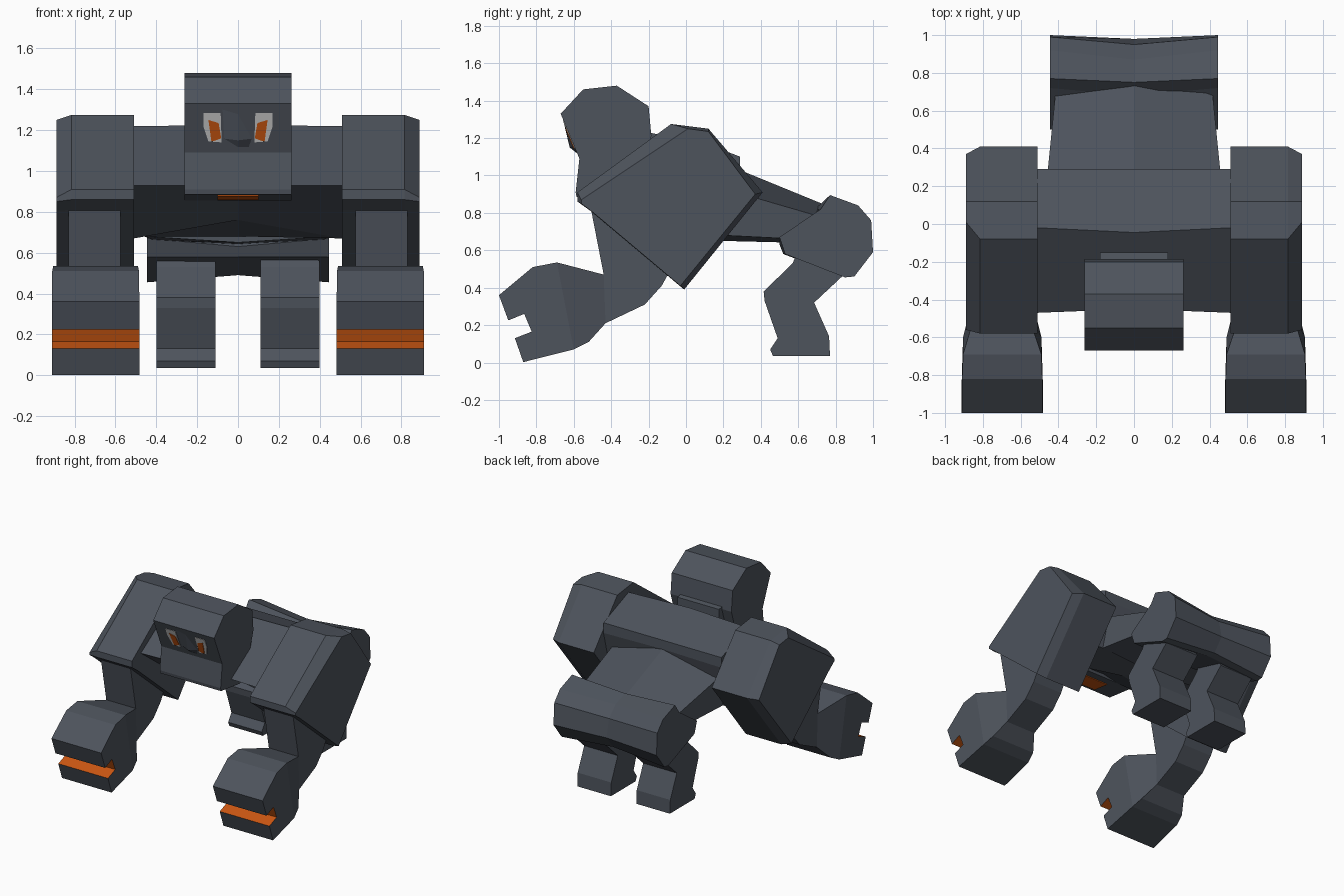
import bpy, bmesh


def material(name, rgb):
    m = bpy.data.materials.new(name)
    m.diffuse_color = (*rgb, 1)
    return m


STONE = material("dark_stone", (0.075, 0.087, 0.108))
ORANGE = material("glowing_orange", (0.60, 0.095, 0.006))
WHITE = material("eye_white", (0.62, 0.62, 0.62))


def loft(name, sections, mats=(STONE,), mirror=False, rule=None):
    """Join (y, z) profiles placed at given x (one value, or one per point)."""
    bm = bmesh.new()
    rings = []
    for x, prof in sections:
        xs = x if isinstance(x, (list, tuple)) else [x] * len(prof)
        rings.append([bm.verts.new((xi, y, z)) for xi, (y, z) in zip(xs, prof)])
    n = len(rings[0])
    for a, b in zip(rings, rings[1:]):
        for i in range(n):
            j = (i + 1) % n
            f = bm.faces.new((a[i], a[j], b[j], b[i]))
            c = f.calc_center_median()
            if rule and rule(c):
                f.material_index = 1
    bm.faces.new(rings[0])
    bm.faces.new(rings[-1])
    bmesh.ops.recalc_face_normals(bm, faces=bm.faces)
    me = bpy.data.meshes.new(name)
    bm.to_mesh(me)
    bm.free()
    for m in mats:
        me.materials.append(m)
    ob = bpy.data.objects.new(name, me)
    bpy.context.collection.objects.link(ob)
    if mirror:
        mod = ob.modifiers.new("mirror", 'MIRROR')
        mod.use_mirror_merge = False
    return ob


def face_plate(name, outline, lift, mat):
    """Thin plate on the sloping face; outline is in (x, z)."""
    def on_face(d):
        return [(-0.57 - (z - 1.09) * 0.10 / 0.24 - d, z) for x, z in outline]
    xs = [p[0] for p in outline]
    return loft(name, [(xs, on_face(-0.001)), (xs, on_face(lift))], (mat,), True)


# chest, slightly creased along its middle
chest_side = [(-0.47, 0.93), (-0.02, 1.22), (0.29, 1.10), (0.29, 1.02), (0.20, 0.68), (-0.12, 0.67)]
chest_mid = [(-0.45, 0.93), (-0.045, 1.225), (0.29, 1.10), (0.29, 1.03), (0.20, 0.68), (-0.12, 0.76)]
loft("chest", [(-0.51, chest_side), (0, chest_mid), (0.51, chest_side)])

# waist with a raised spine, narrowing to the back
waist_side = [(0.20, 0.93), (0.75, 0.77), (0.60, 0.66), (0.20, 0.68)]
waist_mid = [(0.20, 1.065), (0.75, 0.84), (0.60, 0.64), (0.20, 0.65)]
waist_x = [0.465, 0.41, 0.41, 0.46]
loft("waist", [([-x for x in waist_x], waist_side), (0, waist_mid), (waist_x, waist_side)])

# hips, dented in the middle
hip_side = [(0.72, 0.82), (0.77, 0.895), (0.92, 0.84), (0.99, 0.76), (1.0, 0.59),
            (0.90, 0.46), (0.85, 0.455), (0.53, 0.58), (0.50, 0.67)]
hip_mid = [(0.68, 0.81), (0.75, 0.86), (0.87, 0.82), (0.95, 0.74), (0.98, 0.60),
           (0.90, 0.50), (0.85, 0.49), (0.52, 0.58), (0.50, 0.63)]
loft("hips", [(-0.445, hip_side), (0, hip_mid), (0.445, hip_side)])

# head and neck
head = [(-0.67, 1.33), (-0.55, 1.46), (-0.37, 1.48), (-0.20, 1.37), (-0.185, 1.21),
        (-0.25, 1.0), (-0.35, 0.855), (-0.585, 0.885), (-0.59, 0.91), (-0.57, 1.09)]
loft("head", [(-0.263, head), (0.263, head)])
neck = [(-0.30, 1.25), (-0.15, 1.22), (-0.15, 1.10), (-0.40, 1.0)]
loft("neck", [(-0.18, neck), (0.18, neck)])

# nose ridge
ridge = [(-0.655, 1.31), (-0.622, 1.15), (-0.56, 1.10)]
flat = [(-0.66, 1.31), (-0.594, 1.16), (-0.56, 1.10)]
loft("nose", [(-0.08, flat), (0, ridge), (0.08, flat)])

# eyes and pupils
face_plate("eye", [(0.17, 1.285), (0.085, 1.285), (0.08, 1.14), (0.145, 1.145), (0.17, 1.22)],
           0.004, WHITE)
face_plate("pupil", [(0.145, 1.25), (0.095, 1.235), (0.082, 1.16), (0.13, 1.143)], 0.008, ORANGE)

# mouth slot under the jaw
mouth = [(-0.56, 0.884), (-0.42, 0.866), (-0.42, 0.858), (-0.56, 0.876)]
loft("mouth", [(-0.1, mouth), (0.1, mouth)], (ORANGE,))

# shoulder blocks, bevelled on the outside
sh_in = [(-0.58, 0.91), (-0.08, 1.275), (0.12, 1.25), (0.41, 0.91), (-0.01, 0.39),
         (-0.51, 0.81), (-0.58, 0.86)]
sh_out = [(-0.56, 0.87), (0.01, 1.25), (0.12, 1.235), (0.37, 0.90), (-0.03, 0.41),
          (-0.50, 0.805), (-0.56, 0.85)]
loft("shoulder", [(0.51, sh_in), (0.815, sh_in), (0.89, sh_out)], mirror=True)

# forearm
arm = [(-0.51, 0.83), (-0.44, 0.47), (-0.43, 0.21), (-0.22, 0.31), (-0.13, 0.41),
       (-0.08, 0.50), (-0.10, 0.70), (-0.40, 0.85)]
loft("forearm", [(0.575, arm), (0.83, arm)], mirror=True)

# wrist flaring out to the fist
wrist = [(-0.69, 0.535), (-0.44, 0.47), (-0.43, 0.21), (-0.52, 0.11), (-0.60, 0.07)]
loft("wrist", [([0.49, 0.575, 0.575, 0.51, 0.49], wrist),
               ([0.905, 0.83, 0.83, 0.885, 0.905], wrist)], mirror=True)

# fist with an orange slot
fist = [(-0.69, 0.535), (-0.82, 0.51), (-1.0, 0.36), (-0.95, 0.225), (-0.865, 0.26),
        (-0.825, 0.165), (-0.915, 0.13), (-0.87, 0.002), (-0.60, 0.07)]
fist_in = [0.49, 0.485] + [0.483] * 6 + [0.49]
fist_out = [0.905, 0.91] + [0.912] * 6 + [0.905]
loft("fist", [(fist_in, fist), (fist_out, fist)], (STONE, ORANGE), True,
     lambda c: -0.92 < c.y < -0.82 and 0.1 < c.z < 0.26)

# hind leg and foot
leg = [(0.60, 0.60), (0.57, 0.53), (0.415, 0.38), (0.42, 0.33), (0.49, 0.13), (0.45, 0.07),
       (0.465, 0.035), (0.77, 0.035), (0.765, 0.14), (0.685, 0.32), (0.84, 0.465), (0.80, 0.55)]
loft("hind_leg", [(0.11, leg), (0.40, leg)], mirror=True)
